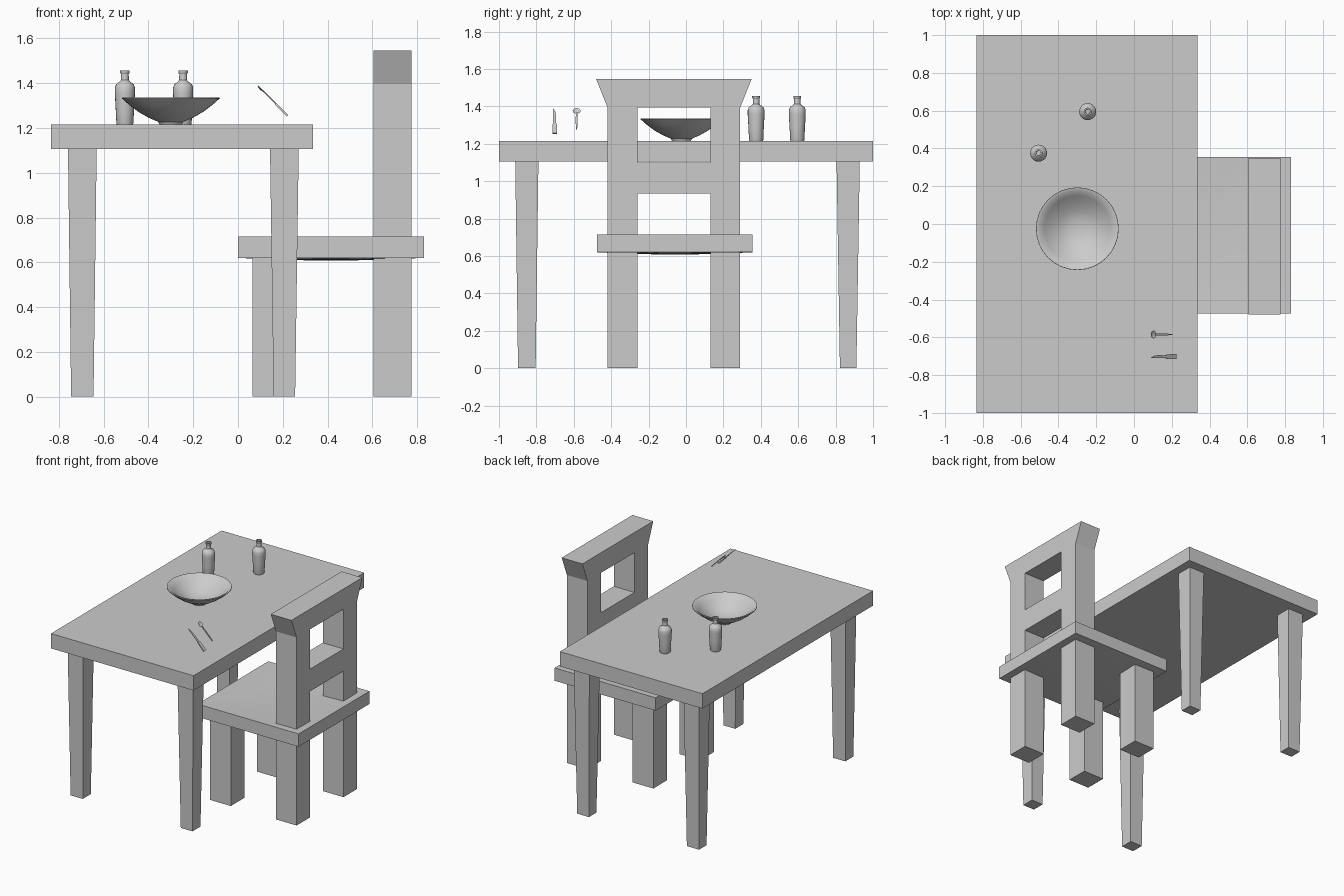
import bpy, bmesh, math
from mathutils import Vector, Matrix

if "Cube" in bpy.data.objects:
    bpy.data.objects.remove(bpy.data.objects["Cube"])

grey = bpy.data.materials.new("plain grey")
grey.diffuse_color = (0.6, 0.6, 0.6, 1)
grey.use_nodes = True
grey.node_tree.nodes["Principled BSDF"].inputs["Base Color"].default_value = grey.diffuse_color


def finish(name, bm, smooth=None):
    bmesh.ops.recalc_face_normals(bm, faces=bm.faces)
    me = bpy.data.meshes.new(name)
    bm.to_mesh(me)
    bm.free()
    me.materials.append(grey)
    if smooth:
        for p in me.polygons:
            p.use_smooth = True
        me.set_sharp_from_angle(angle=math.radians(smooth))
    ob = bpy.data.objects.new(name, me)
    bpy.context.collection.objects.link(ob)
    return ob


def taper(name, low, high, z0, z1):
    """Block between two rectangles (x0, x1, y0, y1) at heights z0 and z1."""
    bm = bmesh.new()
    rings = []
    for (x0, x1, y0, y1), z in ((low, z0), (high, z1)):
        rings.append([bm.verts.new((x, y, z)) for x, y in
                      ((x0, y0), (x1, y0), (x1, y1), (x0, y1))])
    a, b = rings
    bm.faces.new(a[::-1])
    bm.faces.new(b)
    for i in range(4):
        j = (i + 1) % 4
        bm.faces.new((a[i], a[j], b[j], b[i]))
    return finish(name, bm)


def box(name, x0, x1, y0, y1, z0, z1):
    return taper(name, (x0, x1, y0, y1), (x0, x1, y0, y1), z0, z1)


def lathe(name, profile, centre, sides, smooth=35):
    """Turn an (r, z) profile around the vertical axis."""
    bm = bmesh.new()
    vs = [bm.verts.new((r, 0, z)) for r, z in profile]
    es = [bm.edges.new(p) for p in zip(vs, vs[1:])]
    bmesh.ops.spin(bm, geom=vs + es, axis=(0, 0, 1), cent=(0, 0, 0),
                   angle=math.tau, steps=sides)
    bmesh.ops.remove_doubles(bm, verts=bm.verts, dist=0.0002)
    ob = finish(name, bm, smooth)
    ob.location = centre
    return ob


def plate(name, outline, thick, frame):
    """Flat outline (length, width) extruded, then placed by a matrix."""
    bm = bmesh.new()
    f = bm.faces.new([bm.verts.new((l, w, -thick / 2)) for l, w in outline])
    ext = bmesh.ops.extrude_face_region(bm, geom=[f])["geom"]
    bmesh.ops.translate(bm, vec=(0, 0, thick),
                        verts=[v for v in ext if isinstance(v, bmesh.types.BMVert)])
    ob = finish(name, bm)
    ob.matrix_world = frame
    return ob


# Table top and tapered legs
TOP = 1.215
box("table_top", -0.835, 0.335, -1, 1, 1.105, TOP)
for sx, cx, hx in (("left", -0.695, 0.05), ("right", 0.207, 0.048)):
    for sy, cy, hy in (("front", -0.851, 0.047), ("back", 0.867, 0.044)):
        taper(f"table_leg_{sy}_{sx}", (cx - hx, cx + hx, cy - hy, cy + hy),
              (cx - 0.064, cx + 0.064, cy - 0.062, cy + 0.062), 0, 1.105)

# Chair seat: slab with a shallow dish on top and a slight bulge below
bm = bmesh.new()
bmesh.ops.create_cube(bm, size=1)
bmesh.ops.subdivide_edges(bm, edges=bm.edges, cuts=9, use_grid_fill=True)
for v in bm.verts:
    u, w = v.co.x * 2, v.co.y * 2
    top = v.co.z + 0.5
    dip = 0.012 * max(0, 1 - u * u) * max(0, 1 - w * w)
    v.co = Vector((0.415 + u * 0.415, -0.06 + w * 0.415,
                   0.62 + top * 0.095 - dip))
finish("chair_seat", bm, 30)

# Chair legs and back posts
for side, y0, y1 in (("near", -0.42, -0.26), ("far", 0.13, 0.29)):
    box(f"chair_front_leg_{side}", 0.065, 0.235, y0, y1, 0, 0.625)
    box(f"chair_back_leg_{side}", 0.605, 0.775, y0, y1, 0, 0.625)
    box(f"chair_back_post_{side}", 0.605, 0.775, y0, y1, 0.705, 1.395)

# Chair back slat and flared top rail
box("chair_back_slat", 0.605, 0.775, -0.26, 0.13, 0.935, 1.10)
taper("chair_top_rail", (0.605, 0.775, -0.42, 0.29),
      (0.605, 0.775, -0.48, 0.35), 1.395, 1.545)

# Bowl
lathe("bowl", [(0, 0), (0.05, 0), (0.056, 0.012), (0.10, 0.031), (0.145, 0.057),
               (0.185, 0.087), (0.219, 0.117), (0.218, 0.121), (0.205, 0.119),
               (0.175, 0.092), (0.138, 0.064), (0.095, 0.038), (0.048, 0.02),
               (0, 0.02)],
      (-0.30, -0.025, TOP), 32)

# Bottles
bottle = [(0, 0), (0.036, 0), (0.038, 0.006), (0.041, 0.07), (0.045, 0.14),
          (0.045, 0.165), (0.039, 0.18), (0.024, 0.191), (0.018, 0.198),
          (0.017, 0.225), (0.021, 0.231), (0.021, 0.241), (0.013, 0.241),
          (0.012, 0.2), (0, 0.2)]
for name, x, y in (("bottle_left", -0.505, 0.375), ("bottle_right", -0.245, 0.595)):
    lathe(name, bottle, (x, y, TOP), 20)


# Cutlery floats above the table, tilted 45 degrees downward to the right
def tilt(x, y, z):
    return Matrix.Translation((x, y, z)) @ Matrix.Rotation(math.radians(45), 4, 'Y')


knife = tilt(0.088, -0.702, 1.387)
plate("knife_blade", [(0, -0.008), (0.125, -0.008), (0.125, 0.006), (0.06, 0.008),
                      (0.025, 0.004)], 0.004, knife)
plate("knife_handle", [(0.112, -0.008), (0.125, -0.012), (0.188, -0.013),
                       (0.188, 0.013), (0.125, 0.012), (0.112, 0.008)], 0.009, knife)

spoon = tilt(0.088, -0.585, 1.39)
plate("spoon_handle", [(0.035, -0.004), (0.10, -0.005), (0.16, -0.003),
                       (0.16, 0.003), (0.10, 0.005), (0.035, 0.004)], 0.005, spoon)
head = lathe("spoon_head", [(0, -0.007), (0.013, -0.005), (0.021, 0.001),
                            (0.019, 0.001), (0.012, -0.003), (0, -0.005)],
             (0, 0, 0), 16)
head.matrix_world = spoon @ Matrix.Translation((0.021, 0, 0))
